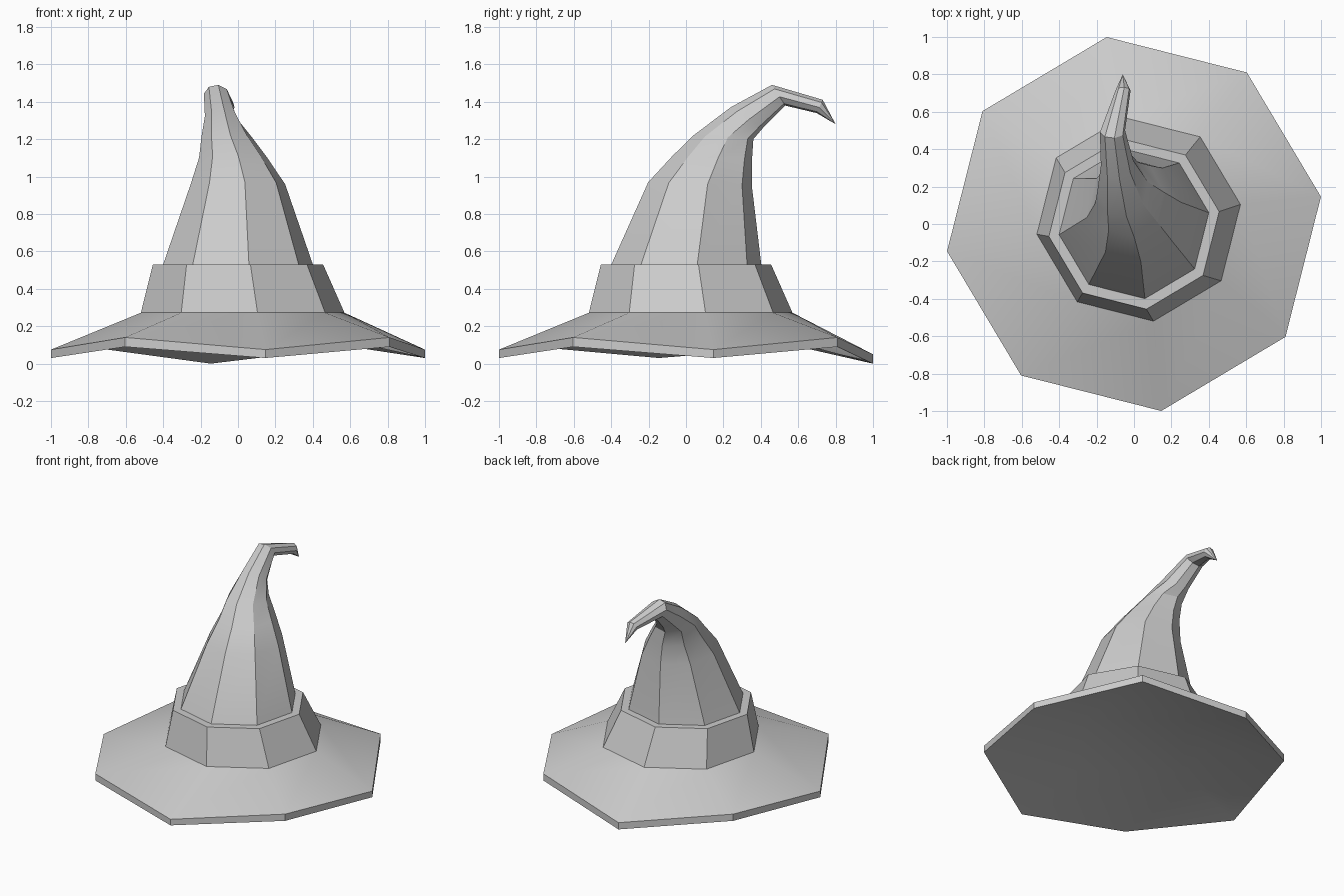
import bpy, bmesh
from math import cos, sin, radians

if "Cube" in bpy.data.objects:
    bpy.data.objects.remove(bpy.data.objects["Cube"])

SIDES = 8
START = radians(8.3)


def ring(cx, cy, cz, rx, vy, vz=0.0, lift=0.0):
    """Octagon spanned by x and a tilted (y, z) axis; lift raises every other corner."""
    pts = []
    for i in range(SIDES):
        a = START + i * radians(45)
        c, s = cos(a), sin(a)
        pts.append((cx + rx * c, cy + vy * s, cz + vz * s + lift * (i % 2)))
    return pts


def loft(name, rings, cap_start=False, cap_end=False, tip=None, closed=False):
    bm = bmesh.new()
    loops = [[bm.verts.new(p) for p in r] for r in rings]
    pairs = list(zip(loops, loops[1:]))
    if closed:
        pairs.append((loops[-1], loops[0]))
    for lo, hi in pairs:
        for i in range(SIDES):
            j = (i + 1) % SIDES
            bm.faces.new((lo[i], lo[j], hi[j], hi[i]))
    if cap_start:
        bm.faces.new(loops[0][::-1])
    if cap_end:
        bm.faces.new(loops[-1])
    if tip:
        t = bm.verts.new(tip)
        for i in range(SIDES):
            bm.faces.new((loops[-1][i], loops[-1][(i + 1) % SIDES], t))
    bmesh.ops.recalc_face_normals(bm, faces=bm.faces)
    mesh = bpy.data.meshes.new(name)
    bm.to_mesh(mesh)
    bm.free()
    ob = bpy.data.objects.new(name, mesh)
    bpy.context.collection.objects.link(ob)
    bpy.ops.object.select_all(action='DESELECT')
    ob.select_set(True)
    bpy.context.view_layer.objects.active = ob
    bpy.ops.object.shade_smooth_by_angle(angle=radians(30))
    return ob


# wavy brim: underside, rim, and sloping top
brim_rings = [
    ring(0.02, 0.02, 0.16, 0.49, 0.49),
    ring(0, 0, 0.03, 1.01, 1.01, lift=0.06),
    ring(0, 0, 0.075, 1.01, 1.01, lift=0.065),
    ring(0.025, 0.025, 0.272, 0.55, 0.55),
]
# the rim dips lowest at the back and touches the ground
for r, z in ((brim_rings[1], 0.0), (brim_rings[2], 0.05)):
    r[2] = (r[2][0], r[2][1], z)
loft("brim", brim_rings, cap_start=True)

# band around the base of the crown, with a flat top ledge
loft("hat_band", [
    ring(0.025, 0.025, 0.272, 0.55, 0.55),
    ring(0, 0, 0.53, 0.46, 0.46),
    ring(0, 0, 0.53, 0.40, 0.40),
])

# bent crown narrowing to a drooping tip
loft("crown", [
    ring(0, 0, 0.52, 0.408, 0.408),
    ring(0.0, 0.075, 0.96, 0.255, 0.28, -0.01),
    ring(-0.025, 0.14, 1.10, 0.185, 0.215, -0.01),
    ring(-0.06, 0.20, 1.21, 0.137, 0.162, -0.01),
    ring(-0.09, 0.325, 1.315, 0.088, 0.087, -0.056),
    ring(-0.115, 0.495, 1.435, 0.068, 0.036, -0.056),
    ring(-0.058, 0.715, 1.375, 0.04, -0.016, -0.036),
], tip=(-0.06, 0.80, 1.28))
